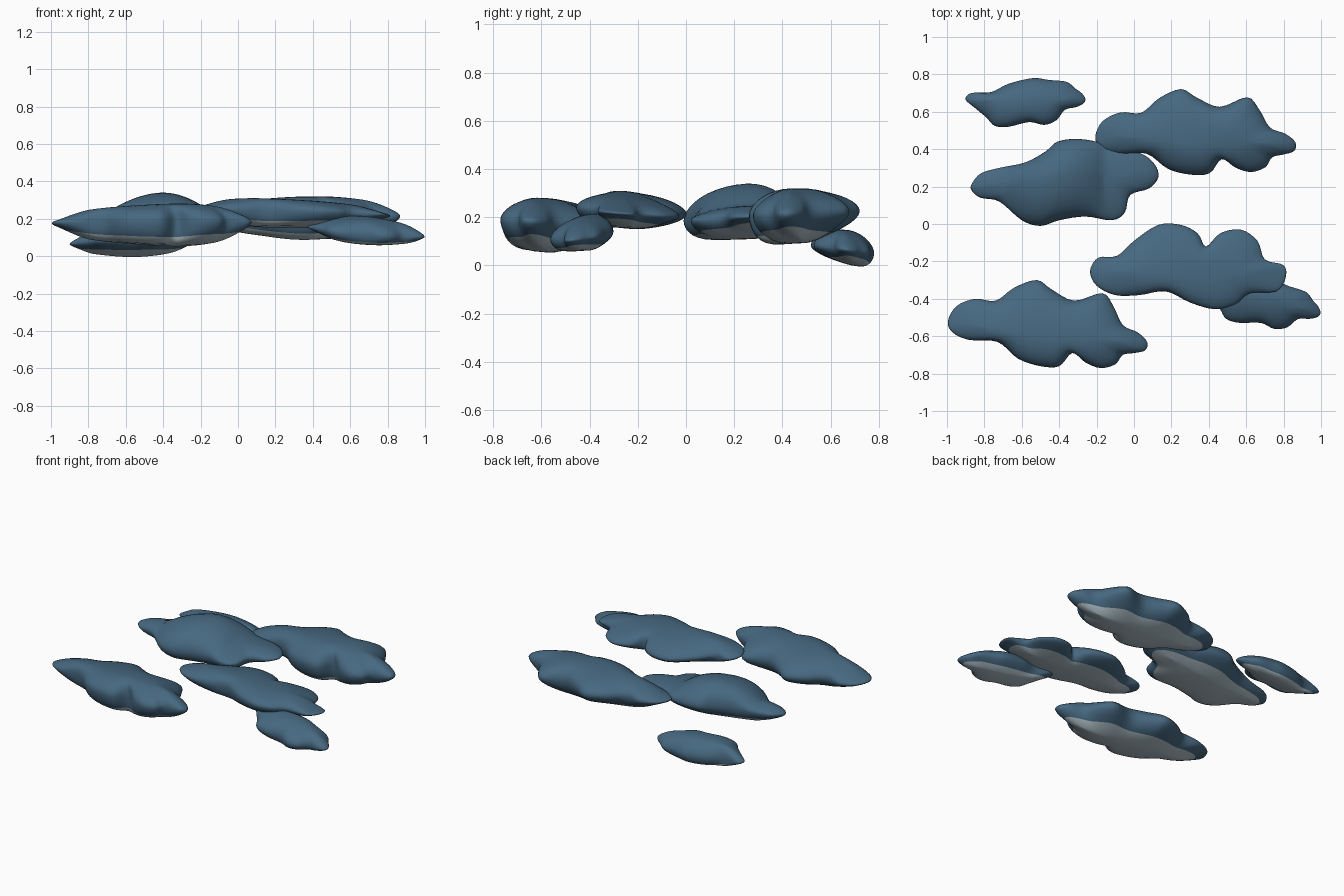
import bpy, bmesh, math
from mathutils import Vector, Matrix

if "Cube" in bpy.data.objects:
    bpy.data.objects.remove(bpy.data.objects["Cube"])


def material(name, rgb):
    m = bpy.data.materials.new(name)
    m.diffuse_color = (*rgb, 1)
    m.use_nodes = True
    m.node_tree.nodes["Principled BSDF"].inputs["Base Color"].default_value = m.diffuse_color
    return m


BLUE = material("slate blue", (0.062, 0.138, 0.216))
GREY = material("pale grey", (0.42, 0.52, 0.57))

# Plan outlines of the clouds, clockwise from the left tip
LONG = [(-.995, -.52), (-.95, -.44), (-.85, -.40), (-.74, -.41), (-.64, -.34), (-.52, -.30),
        (-.44, -.35), (-.32, -.41), (-.17, -.37), (-.11, -.44), (-.06, -.54), (.02, -.58),
        (.07, -.63), (.06, -.675), (0, -.69), (-.06, -.70), (-.10, -.75), (-.18, -.77),
        (-.26, -.74), (-.33, -.69), (-.40, -.76), (-.50, -.76), (-.62, -.72), (-.73, -.63),
        (-.88, -.62), (-.97, -.58)]
BROAD = [(-.87, .21), (-.82, .27), (-.72, .30), (-.58, .33), (-.47, .39), (-.41, .44),
         (-.31, .455), (-.20, .44), (-.13, .41), (.03, .38), (.11, .32), (.13, .25),
         (.08, .19), (-.02, .155), (-.05, .06), (-.12, .02), (-.26, .04), (-.40, .02),
         (-.50, -.01), (-.60, .02), (-.72, .12), (-.82, .14), (-.865, .175)]
NOTCHED = [(-.235, -.25), (-.19, -.18), (-.09, -.17), (0, -.09), (.13, -.005), (.25, -.005),
           (.34, -.05), (.385, -.12), (.46, -.05), (.57, -.03), (.66, -.09), (.70, -.19),
           (.80, -.22), (.81, -.29), (.76, -.36), (.62, -.37), (.54, -.43), (.43, -.455),
           (.30, -.42), (.17, -.36), (.03, -.38), (-.10, -.38), (-.20, -.33)]
SMALL = [(-.32, .015), (-.29, .05), (-.185, .055), (-.09, .10), (.04, .13), (.125, .12),
         (.22, .11), (.265, .075), (.30, .05), (.32, .02), (.31, -.005), (.27, -.025),
         (.21, -.04), (.165, -.095), (.10, -.12), (.02, -.105), (-.09, -.13), (-.165, -.125),
         (-.21, -.08), (-.27, -.03)]


def smooth_loop(pts, steps=4):
    """Closed Catmull-Rom curve through the points."""
    p, out = [Vector(q) for q in pts], []
    n = len(p)
    for i in range(n):
        a, b, c, d = p[i - 1], p[i], p[(i + 1) % n], p[(i + 2) % n]
        for k in range(steps):
            t = k / steps
            out.append(0.5 * (2 * b + (c - a) * t + (2 * a - 5 * b + 4 * c - d) * t * t
                              + (3 * b - a - 3 * c + d) * t ** 3))
    return out


def relaxed(loop, passes=60):
    """Outline with its dents ironed out, used for the inner rings."""
    n = len(loop)
    for _ in range(passes):
        loop = [(loop[i - 1] + 2 * loop[i] + loop[(i + 1) % n]) / 4 for i in range(n)]
    return loop


def cloud(name, outline, rim, top, bottom, move=(0, 0), turn=0, tilt=(0, 0), peak=0,
          drop=0.6, shift=0.03, bias=0.6):
    """Puffy body: rings shrink from the outline to a spine, above and below the rim."""
    loop = smooth_loop(outline)
    centre = sum(loop, Vector((0, 0))) / len(loop)
    rot = Matrix.Rotation(math.radians(turn), 2)
    loop = [rot @ (p - centre) + centre + Vector(move) for p in loop]
    soft = relaxed(loop)
    left, right = min(loop, key=lambda p: p.x), max(loop, key=lambda p: p.x)
    mid, half = (left + right) / 2, (right - left) / 2
    bm = bmesh.new()

    def ring(t, side):
        verts = []
        for p, s in zip(loop, soft):
            spine = mid + half * ((p.x - mid.x) / half.x) * 0.6
            if side < 0:
                # the belly sits further back, with a steeper back flank
                out = (p - spine).normalized().y
                r = t ** (1 + bias * out)
                spine = spine + Vector((0, shift))
            else:
                r = t
            q = spine.lerp(s.lerp(p, r * r), r)
            v = (q.x - mid.x) / half.x
            swell = max(0.35, 1 - (drop if side > 0 else 0.6) * (v - peak) ** 2)
            lump = 1 + 0.05 * math.sin(9 * q.x + 5 * q.y) * math.cos(11 * q.y)
            h = (top - rim if side > 0 else rim - bottom) * swell * lump
            z = rim + tilt[0] * (q.x - mid.x) + tilt[1] * (q.y - mid.y)
            verts.append(bm.verts.new((q.x, q.y, z + side * h * (1 - t ** 2.3) ** 0.52)))
        return verts

    n = len(loop)
    edge = ring(1, 1)
    for side in (1, -1):
        prev = edge
        for t in (0.99, 0.96, 0.91, 0.84, 0.76, 0.64, 0.48, 0.3, 0.12):
            cur = ring(t, side)
            for i in range(n):
                j = (i + 1) % n
                f = bm.faces.new((prev[i], prev[j], cur[j], cur[i]))
                f.material_index = int(side < 0 and t < 0.75)   # pale underside
            prev = cur
        # narrow cap along the spine
        cap = bm.faces.new(prev)
        cap.material_index = int(side < 0)
        bmesh.ops.triangulate(bm, faces=[cap])
    bmesh.ops.recalc_face_normals(bm, faces=bm.faces)
    for f in bm.faces:
        f.smooth = True
    me = bpy.data.meshes.new(name)
    bm.to_mesh(me)
    bm.free()
    me.materials.append(BLUE)
    me.materials.append(GREY)
    bpy.context.collection.objects.link(bpy.data.objects.new(name, me))


cloud("front_left_cloud", LONG, .18, .28, .055, tilt=(0, -.06), peak=.1)
cloud("back_right_cloud", LONG, .215, .32, .09, move=(.79, 1.03), turn=4.3, tilt=(0, .04),
      peak=.1, shift=.05)
cloud("middle_left_cloud", BROAD, .20, .335, .11, tilt=(0, .06), peak=-.1, drop=2.4, shift=.05)
cloud("middle_right_cloud", NOTCHED, .23, .305, .15, tilt=(-.03, -.08), peak=-.1)
cloud("small_front_cloud", SMALL, .13, .21, .065, move=(.68, -.43), turn=-13, tilt=(-.06, .1),
      shift=.02)
cloud("small_back_cloud", SMALL, .065, .15, .002, move=(-.58, .65), tilt=(0, -.12), shift=.03,
      bias=-.5)
